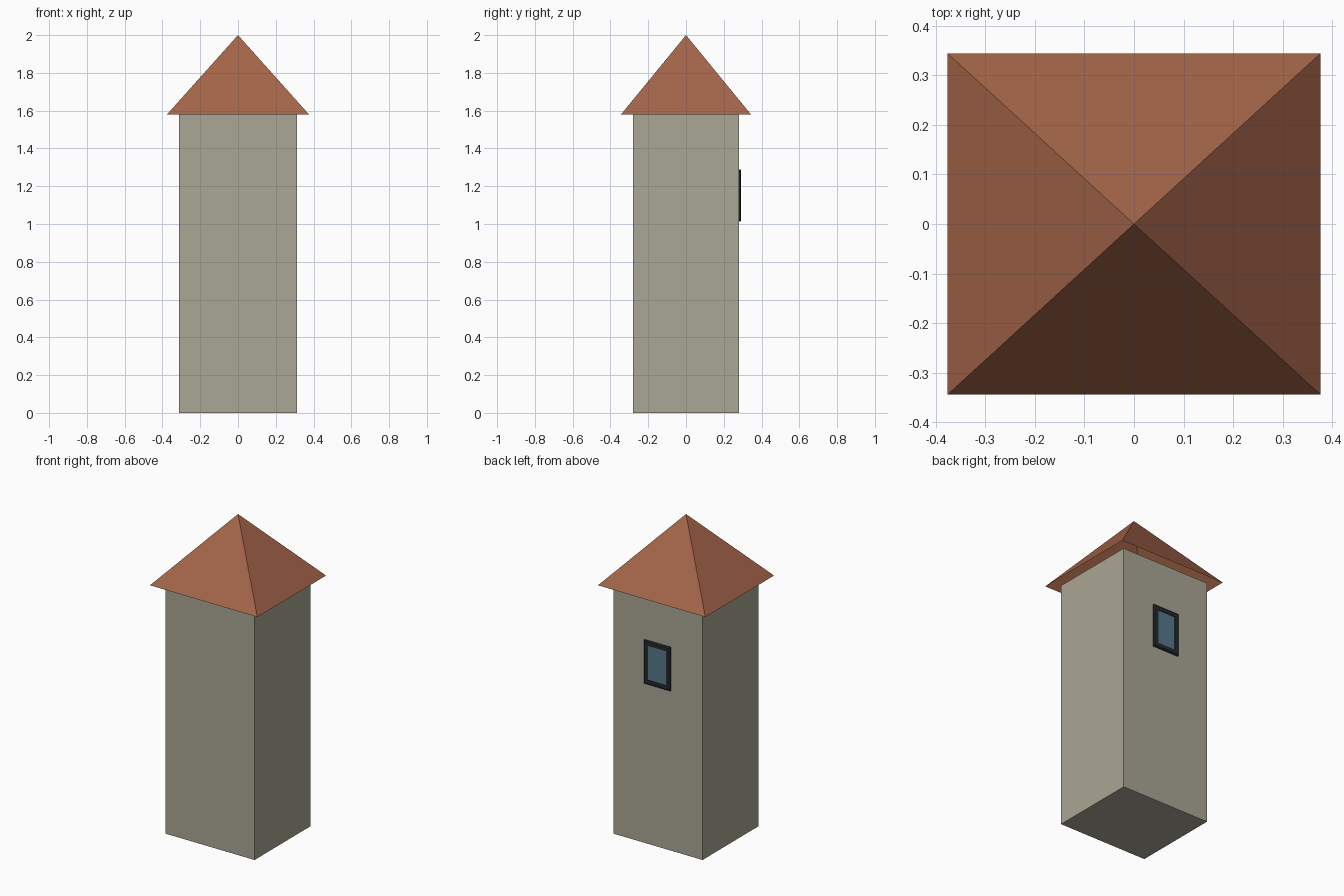
import bpy, bmesh

if "Cube" in bpy.data.objects:
    bpy.data.objects.remove(bpy.data.objects["Cube"])


def material(name, rgb):
    m = bpy.data.materials.new(name)
    m.diffuse_color = (*rgb, 1)
    m.use_nodes = True
    m.node_tree.nodes["Principled BSDF"].inputs["Base Color"].default_value = m.diffuse_color
    return m


def finish(name, bm, mat):
    bmesh.ops.recalc_face_normals(bm, faces=bm.faces)
    mesh = bpy.data.meshes.new(name)
    bm.to_mesh(mesh)
    bm.free()
    mesh.materials.append(mat)
    obj = bpy.data.objects.new(name, mesh)
    bpy.context.collection.objects.link(obj)
    return obj


def box(name, size, centre, mat):
    bm = bmesh.new()
    bmesh.ops.create_cube(bm, size=1)
    bmesh.ops.scale(bm, vec=size, verts=bm.verts)
    bmesh.ops.translate(bm, vec=centre, verts=bm.verts)
    return finish(name, bm, mat)


stone = material("stone", (0.40, 0.385, 0.30))
tile = material("roof_tile", (0.37, 0.13, 0.066))
dark = material("dark_frame", (0.018, 0.023, 0.027))
glass = material("glass", (0.09, 0.19, 0.25))

EAVE = 1.58
WALL_Y = 0.28

# Tower body
box("tower_body", (0.624, 2 * WALL_Y, EAVE), (0, 0, EAVE / 2), stone)

# Pyramid roof, open underneath
bm = bmesh.new()
apex = bm.verts.new((0, 0, 2))
eaves = [bm.verts.new((sx * 0.376, sy * 0.344, EAVE))
         for sx, sy in ((-1, -1), (1, -1), (1, 1), (-1, 1))]
for i in range(4):
    bm.faces.new((eaves[i], eaves[(i + 1) % 4], apex))
finish("roof", bm, tile)

# Window frame on the back wall: rectangular rings (half width, half height, y)
WIN_Z = 1.151
profile = [(0.092, 0.138, WALL_Y), (0.092, 0.138, 0.287), (0.085, 0.131, 0.292),
           (0.063, 0.109, 0.292), (0.063, 0.109, WALL_Y)]
bm = bmesh.new()
rings = [[bm.verts.new((sx * w, y, WIN_Z + sz * h))
          for sx, sz in ((-1, -1), (1, -1), (1, 1), (-1, 1))]
         for w, h, y in profile]
for k in range(len(rings)):
    a, b = rings[k], rings[(k + 1) % len(rings)]
    for i in range(4):
        j = (i + 1) % 4
        bm.faces.new((a[i], a[j], b[j], b[i]))
finish("window_frame", bm, dark)

# Window pane
box("window_pane", (0.126, 0.008, 0.218), (0, WALL_Y + 0.004, WIN_Z), glass)
